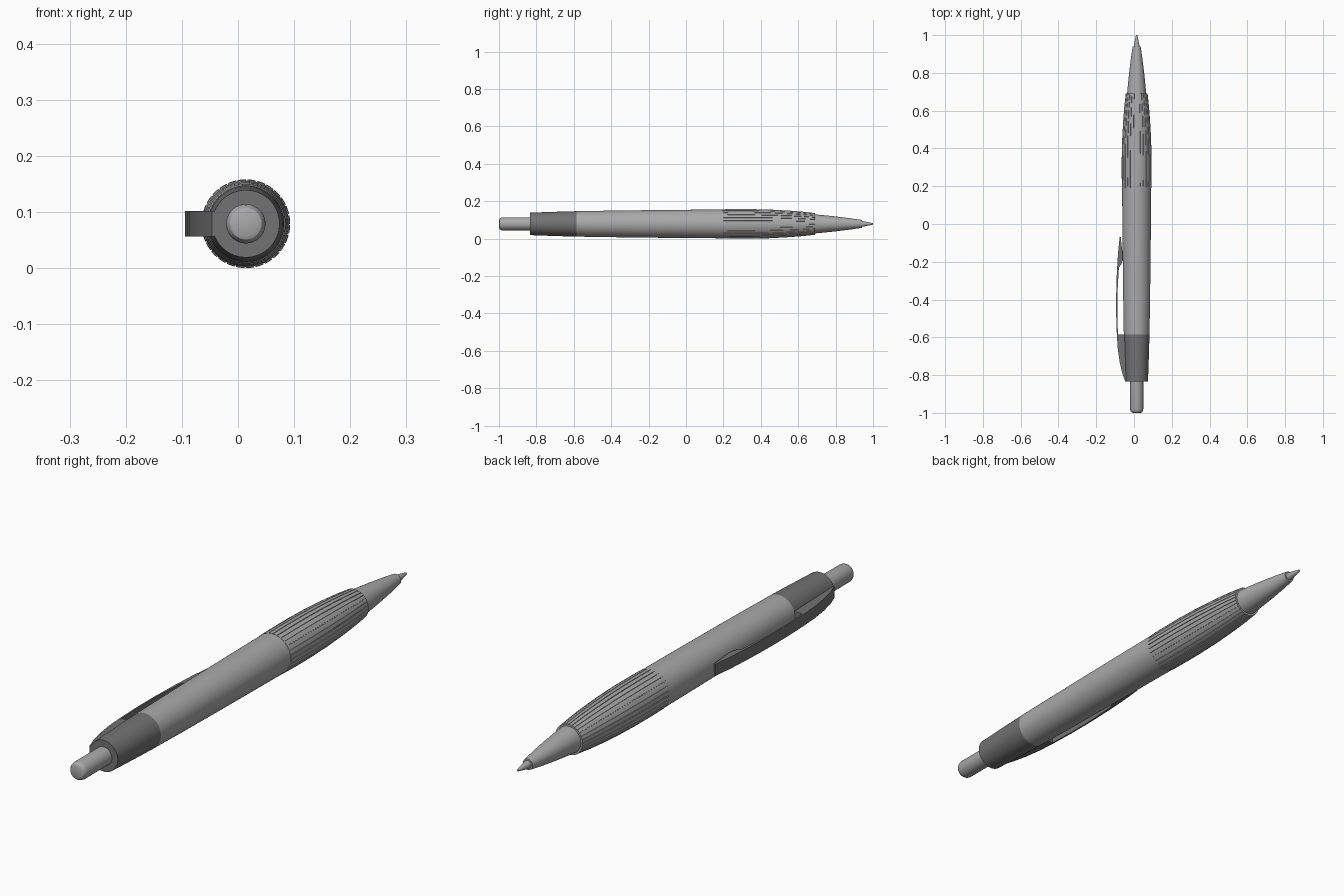
import bpy, bmesh, math

if "Cube" in bpy.data.objects:
    bpy.data.objects.remove(bpy.data.objects["Cube"], do_unlink=True)

AX, AZ = 0.014, 0.079      # centre line of the barrel


def material(name, v):
    m = bpy.data.materials.new(name)
    m.use_nodes = True
    m.diffuse_color = (v, v, v, 1)
    m.node_tree.nodes["Principled BSDF"].inputs["Base Color"].default_value = (v, v, v, 1)
    return m


light = material("light grey", 0.40)
dark = material("dark grey", 0.17)


def finish(name, bm, mat, angle=30):
    bmesh.ops.recalc_face_normals(bm, faces=bm.faces)
    me = bpy.data.meshes.new(name)
    bm.to_mesh(me)
    bm.free()
    me.materials.append(mat)
    ob = bpy.data.objects.new(name, me)
    bpy.context.collection.objects.link(ob)
    bpy.ops.object.select_all(action="DESELECT")
    ob.select_set(True)
    bpy.context.view_layer.objects.active = ob
    bpy.ops.object.shade_smooth_by_angle(angle=math.radians(angle))
    return ob


def lathe(name, profile, mat, spokes=None):
    """Turn (y, radius) points about the centre line; spokes are (angle, depth) pairs."""
    spokes = spokes or [(math.tau * i / 64, 0) for i in range(64)]
    bm = bmesh.new()
    rings = [[bm.verts.new((AX + (r - d) * math.cos(a), y, AZ + (r - d) * math.sin(a)))
              for a, d in spokes] for y, r in profile]
    n = len(spokes)
    for lo, hi in zip(rings, rings[1:]):
        for i in range(n):
            j = (i + 1) % n
            bm.faces.new((lo[i], lo[j], hi[j], hi[i]))
    bm.faces.new(rings[0])
    bm.faces.new(rings[-1])
    return finish(name, bm, mat)


def slab(name, outline, half_width, mat):
    """Extrude an (x, y) outline across the height of the clip."""
    bm = bmesh.new()
    face = bm.faces.new([bm.verts.new((x, y, AZ - half_width)) for x, y in outline])
    top = bmesh.ops.extrude_face_region(bm, geom=[face])["geom"]
    bmesh.ops.translate(bm, vec=(0, 0, 2 * half_width),
                        verts=[v for v in top if isinstance(v, bmesh.types.BMVert)])
    return finish(name, bm, mat)


# Turned parts
lathe("push_button", [(-0.80, 0.035), (-0.98, 0.035), (-0.99, 0.033),
                      (-0.997, 0.028), (-1.0, 0.021)], light)
lathe("cap", [(-0.835, 0.060), (-0.75, 0.063), (-0.66, 0.066), (-0.585, 0.068)], dark)
lathe("barrel", [(-0.585, 0.068), (-0.4, 0.071), (-0.2, 0.0735), (0.0, 0.0755), (0.2, 0.077)], light)
lathe("nose_cone", [(0.66, 0.053), (0.72, 0.048), (0.8, 0.040), (0.88, 0.030), (0.94, 0.021)], light)
lathe("writing_tip", [(0.93, 0.015), (0.945, 0.015), (0.99, 0.006), (1.0, 0.004)], light)

# Ribbed grip with narrow lengthwise grooves
RIBS = 28
STEP = math.tau / RIBS
spokes = [(STEP * (i + f), d) for i in range(RIBS)
          for f, d in ((0, 0), (0.28, 0), (0.56, 0), (0.84, 0), (0.86, 0.003), (0.98, 0.003))]
lathe("grip", [(0.19, 0.078), (0.25, 0.079), (0.35, 0.079), (0.45, 0.0765),
               (0.55, 0.071), (0.62, 0.0655), (0.69, 0.058)], light, spokes)

# Clip: thin arched strip with a contact bump near its free end
arch = [(-0.046, -0.835), (-0.062, -0.79), (-0.076, -0.73), (-0.086, -0.66), (-0.091, -0.585),
        (-0.0945, -0.48), (-0.0945, -0.38), (-0.091, -0.26), (-0.085, -0.16), (-0.076, -0.07)]
inner = [(x + 0.006, y) for x, y in arch]
bump = [(-0.080, -0.23), (-0.068, -0.215), (-0.060, -0.19), (-0.060, -0.16), (-0.066, -0.11)]
back = [inner[-1]] + bump[::-1] + inner[:-3][::-1]
slab("clip", arch + back, 0.0225, dark)

# Solid lug joining the clip to the cap
slab("clip_lug", [(x + 0.002, y) for x, y in arch[:5]] + [(-0.03, -0.585), (-0.03, -0.835)],
     0.0222, dark)
